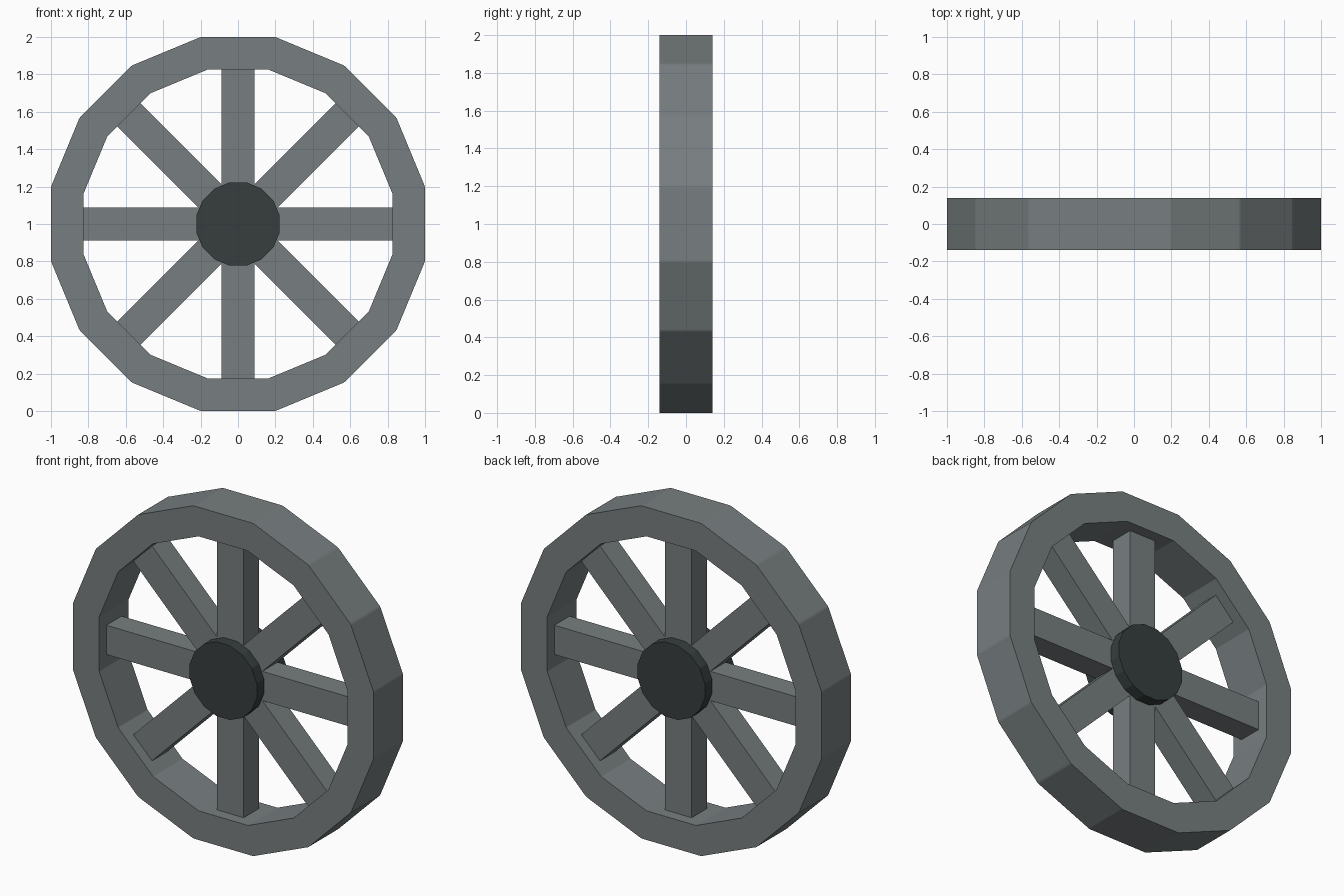
import bpy, bmesh
from math import pi, cos, sin
from mathutils import Matrix

cube = bpy.data.objects.get("Cube")
if cube:
    bpy.data.objects.remove(cube, do_unlink=True)

SIDES = 16
HALF_DEPTH = 0.14
CENTRE_Z = 1.0


def make_material(name, rgb):
    mat = bpy.data.materials.new(name)
    mat.use_nodes = True
    colour = (*rgb, 1.0)
    mat.diffuse_color = colour
    mat.node_tree.nodes["Principled BSDF"].inputs["Base Color"].default_value = colour
    return mat


grey = make_material("slate grey", (0.185, 0.21, 0.215))
dark = make_material("dark slate", (0.038, 0.048, 0.048))


def finish(bm, name, mat):
    bmesh.ops.recalc_face_normals(bm, faces=bm.faces[:])
    mesh = bpy.data.meshes.new(name)
    bm.to_mesh(mesh)
    bm.free()
    mesh.materials.append(mat)
    obj = bpy.data.objects.new(name, mesh)
    obj.location.z = CENTRE_Z
    bpy.context.collection.objects.link(obj)
    return obj


def polygon_loop(bm, apothem, y):
    """Regular polygon facing the front, with a flat side on top."""
    radius = apothem / cos(pi / SIDES)
    angles = [(i + 0.5) * 2 * pi / SIDES for i in range(SIDES)]
    return [bm.verts.new((radius * cos(a), y, radius * sin(a))) for a in angles]


def bridge(bm, a, b):
    for i in range(SIDES):
        j = (i + 1) % SIDES
        bm.faces.new((a[i], a[j], b[j], b[i]))


# Rim: square-section ring with finely chamfered outer corners
bm = bmesh.new()
loops = [polygon_loop(bm, r, y) for r, y in (
    (1.0, -HALF_DEPTH), (1.0, HALF_DEPTH),
    (0.825, HALF_DEPTH), (0.825, -HALF_DEPTH))]
for k in range(4):
    bridge(bm, loops[k], loops[(k + 1) % 4])
front, back = loops[:2]
corners = [bm.edges.get((front[i], back[i])) for i in range(SIDES)]
bmesh.ops.bevel(bm, geom=corners, offset=0.005, segments=1, affect='EDGES')
finish(bm, "rim", grey)

# Spokes: eight square bars from the hub to the rim
for n in range(8):
    bm = bmesh.new()
    bmesh.ops.create_cube(bm, size=1.0)
    shape = (Matrix.Rotation(n * pi / 4, 4, 'Y')
             @ Matrix.Translation((0, 0, 0.465))
             @ Matrix.Diagonal((0.176, 0.144, 0.73, 1)))
    bmesh.ops.transform(bm, matrix=shape, verts=bm.verts[:])
    finish(bm, f"spoke_{n + 1}", grey)

# Hub: solid drum through the middle
bm = bmesh.new()
ends = [polygon_loop(bm, 0.223, y) for y in (-HALF_DEPTH, HALF_DEPTH)]
bridge(bm, *ends)
for loop in ends:
    bm.faces.new(loop)
finish(bm, "hub", dark)
